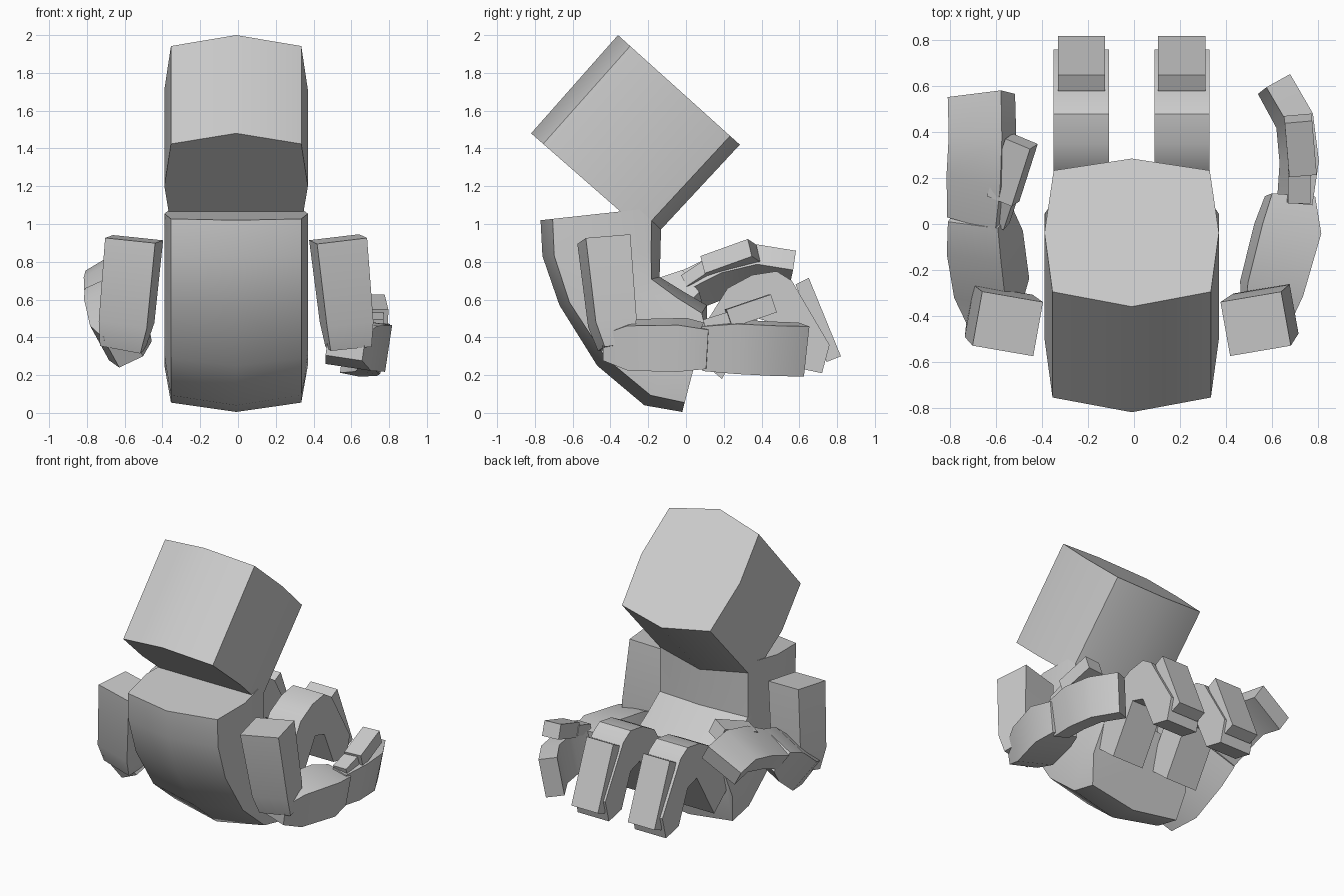
import bpy, bmesh, math
from mathutils import Vector

if "Cube" in bpy.data.objects:
    bpy.data.objects.remove(bpy.data.objects["Cube"])

CX = -0.01  # body centre line


def loft(name, rings, angle=35):
    """Skin closed rings of equal length and cap both ends."""
    bm = bmesh.new()
    vs = [[bm.verts.new(p) for p in r] for r in rings]
    n = len(vs[0])
    for a, b in zip(vs, vs[1:]):
        for i in range(n):
            j = (i + 1) % n
            bm.faces.new((a[i], a[j], b[j], b[i]))
    bm.faces.new(vs[0])
    bm.faces.new(vs[-1])
    bmesh.ops.recalc_face_normals(bm, faces=bm.faces)
    me = bpy.data.meshes.new(name)
    bm.to_mesh(me)
    bm.free()
    ob = bpy.data.objects.new(name, me)
    bpy.context.collection.objects.link(ob)
    bpy.ops.object.select_all(action='DESELECT')
    ob.select_set(True)
    bpy.context.view_layer.objects.active = ob
    bpy.ops.object.shade_smooth_by_angle(angle=math.radians(angle))
    return ob


# Eight-sided section: (fraction from outer to inner ridge, x)
OCT = [(0, 0), (.1, .345), (.5, .38), (.92, .34), (1, 0), (.92, -.34), (.5, -.38), (.1, -.345)]


def ridged(name, pairs):
    """Body shape from (outer y, outer z, inner y, inner z) sections."""
    rings = [[(CX + x, a + (c - a) * u, b + (d - b) * u) for u, x in OCT]
             for a, b, c, d in pairs]
    return loft(name, rings)


def tube(name, path, side, sizes):
    """Rectangular bar along a path with mitred bends; sizes = (width, thickness)."""
    P = [Vector(p) for p in path]
    rings = []
    for i, p in enumerate(P):
        d0 = (p - P[max(i - 1, 0)]).normalized()
        d1 = (P[min(i + 1, len(P) - 1)] - p).normalized()
        t = (d0 + d1).normalized()
        k = 1 / max(t.dot(d0 if i else d1), .8)
        s = Vector(side)
        s = (s - t * s.dot(t)).normalized()
        n = t.cross(s)
        w, h = sizes[min(i, len(sizes) - 1)]
        s, n = s * w / 2, n * h / 2 * k
        rings.append([p + s + n, p - s + n, p - s - n, p + s - n])
    return loft(name, rings)


def slab(name, outline, x, width):
    """Side profile (y, z) extruded across x."""
    return loft(name, [[(x + e * width / 2, y, z) for y, z in outline] for e in (-1, 1)])


# Head and hunched torso
ridged("head", [(-.36, 2.0, .285, 1.42), (-.82, 1.48, -.18, .92)])
ridged("torso", [(-.77, 1.02, -.13, 1.09), (-.76, .83, -.135, .85), (-.67, .57, -.14, .72),
                 (-.47, .25, -.01, .64), (-.22, .04, .11, .57), (-.02, .005, .11, .5)])

# Bent legs with flat soles
LEG = [(.19, .18), (.02, .32), (.12, .5), (.22, .66), (.35, .73), (.48, .75), (.56, .7),
       (.76, .36), (.72, .21), (.58, .24), (.48, .47), (.38, .5)]
SOLE = [(.58, .68), (.65, .715), (.82, .3), (.745, .27)]
for label, sgn in (("left", -1), ("right", 1)):
    slab(label + "_leg", LEG, CX + sgn * .22, .24)
    slab(label + "_sole", SOLE, CX + sgn * .218, .205)

# Right arm, hand held low
tube("right_upper_arm", [(.53, -.435, .92), (.575, -.39, .48), (.585, -.37, .35)],
     (1, .18, 0), [(.27, .24), (.25, .22), (.22, .16)])
tube("right_forearm", [(.57, -.42, .36), (.6, -.28, .36), (.67, -.02, .36), (.68, .12, .35)],
     (.15, 0, 1), [(.14, .2), (.24, .25), (.25, .26), (.21, .19)])
tube("right_hand", [(.7, .09, .35), (.72, .27, .35), (.7, .45, .34), (.61, .61, .335)],
     (.2, 0, 1), [(.24, .11), (.27, .12)])
tube("right_thumb", [(.735, .225, .5), (.715, .46, .58)], (1, .1, 0), [(.12, .1)])
tube("right_thumb_base", [(.72, .1, .46), (.72, .23, .5)], (1, 0, 0), [(.1, .07)])

# Left arm, hand raised
tube("left_upper_arm", [(-.55, -.435, .92), (-.59, -.4, .48), (-.61, -.37, .35)],
     (1, -.18, 0), [(.27, .24), (.26, .23), (.22, .16)])
tube("left_forearm", [(-.61, -.43, .35), (-.62, -.28, .42), (-.65, -.08, .57), (-.67, .04, .65)],
     (1, 0, .55), [(.14, .2), (.25, .24), (.26, .24), (.24, .16)])
tube("left_hand", [(-.68, .02, .65), (-.67, .2, .73), (-.66, .38, .77), (-.665, .56, .74)],
     (1, 0, .6), [(.24, .12), (.27, .12)])
tube("left_thumb", [(-.57, .11, .77), (-.49, .36, .86)], (1, -.3, .3), [(.12, .1)])
tube("left_thumb_base", [(-.6, .01, .69), (-.56, .13, .77)], (1, -.3, .3), [(.1, .07)])
